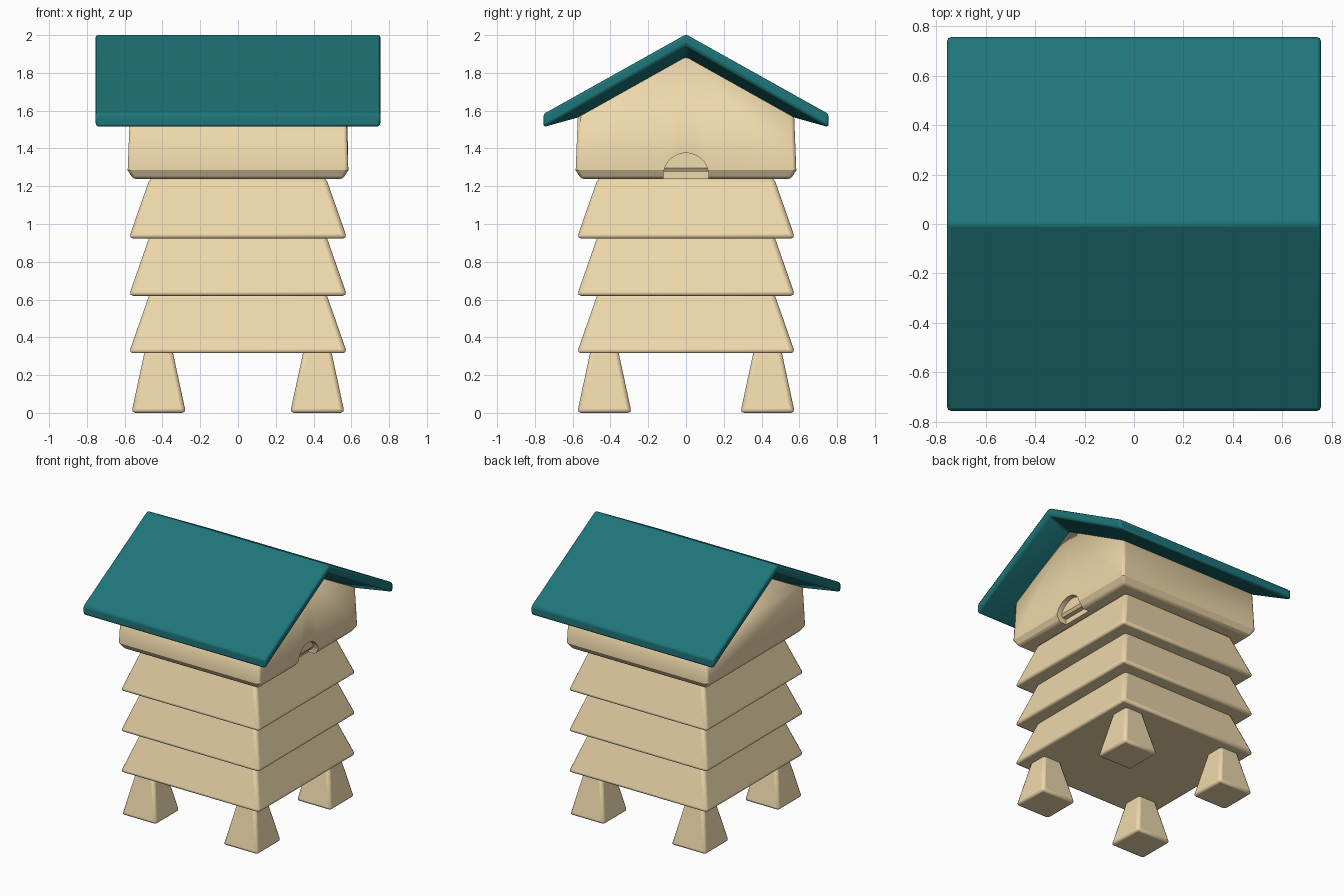
import bpy, bmesh, math

if "Cube" in bpy.data.objects:
    bpy.data.objects.remove(bpy.data.objects["Cube"])


def material(name, rgb):
    m = bpy.data.materials.new(name)
    m.diffuse_color = (*rgb, 1)
    m.use_nodes = True
    m.node_tree.nodes["Principled BSDF"].inputs["Base Color"].default_value = m.diffuse_color
    return m


WOOD = material("pale_wood", (0.86, 0.69, 0.41))
TEAL = material("teal_paint", (0.013, 0.18, 0.195))


def build(name, verts, faces, mat, bevel=0.0, segments=2):
    bm = bmesh.new()
    vs = [bm.verts.new(v) for v in verts]
    for f in faces:
        bm.faces.new([vs[i] for i in f])
    bmesh.ops.recalc_face_normals(bm, faces=bm.faces[:])
    me = bpy.data.meshes.new(name)
    bm.to_mesh(me)
    bm.free()
    ob = bpy.data.objects.new(name, me)
    bpy.context.collection.objects.link(ob)
    me.materials.append(mat)
    if bevel:
        mod = ob.modifiers.new("soft_edges", 'BEVEL')
        mod.width = bevel
        mod.segments = segments
        mod.limit_method = 'ANGLE'
        mod.angle_limit = math.radians(35)
    return ob


def square(cx, cy, h, z):
    return [(cx - h, cy - h, z), (cx + h, cy - h, z),
            (cx + h, cy + h, z), (cx - h, cy + h, z)]


def sides(a, b, n):
    return [(a + i, a + (i + 1) % n, b + (i + 1) % n, b + i) for i in range(n)]


def frustum(name, cx, cy, z0, h0, z1, h1, bevel):
    verts = square(cx, cy, h0, z0) + square(cx, cy, h1, z1)
    faces = [(0, 1, 2, 3), (4, 5, 6, 7)] + sides(0, 4, 4)
    return build(name, verts, faces, WOOD, bevel)


# four tapered feet
for sx, side in ((-1, "left"), (1, "right")):
    for sy, end in ((-1, "front"), (1, "back")):
        frustum(f"{end}_{side}_foot", sx * 0.42, sy * 0.432,
                0, 0.144, 0.335, 0.072, 0.02)

# three stacked flared tiers
for i in range(3):
    z = 0.316 + i * 0.304
    frustum(f"tier_{i + 1}", 0, 0, z, 0.578, z + 0.32, 0.466, 0.022)

# house: open-topped shell with a chamfered base and gable ends facing x
T = 0.572
verts = square(0, 0, 0.555, 1.238) + square(0, 0, 0.584, 1.285) + square(0, 0, T, 1.585)
verts += [(T, 0, 1.905), (-T, 0, 1.905)]
faces = [(0, 1, 2, 3)] + sides(0, 4, 4)
faces += [(4, 5, 9, 8), (6, 7, 11, 10), (5, 6, 10, 12, 9), (7, 4, 8, 13, 11)]
house = build("house", verts, faces, WOOD, 0.015)
shell = house.modifiers.new("wall", 'SOLIDIFY')
shell.thickness = 0.04
shell.offset = -1

# arched doorway on the right gable
arch = [(0.12 * math.cos(math.pi * i / 16), 1.256 + 0.12 * math.sin(math.pi * i / 16))
        for i in range(17)]
prof = [(0.12, 1.15)] + arch + [(-0.12, 1.15)]
n = len(prof)
cutter = build("doorway_cutter",
               [(x, y, z) for x in (0.5, 0.7) for y, z in prof],
               [tuple(range(n)), tuple(range(n, 2 * n))] + sides(0, n, n), WOOD)
cutter.hide_render = True
cutter.display_type = 'WIRE'
door = house.modifiers.new("doorway", 'BOOLEAN')
door.operation = 'DIFFERENCE'
door.solver = 'EXACT'
door.object = cutter


# gable roof: thin rim, underside thickening towards the walls
def tent(hx, hy, eave, ridge):
    return [(-hx, -hy, eave), (hx, -hy, eave), (hx, 0, ridge),
            (hx, hy, eave), (-hx, hy, eave), (-hx, 0, ridge)]


verts = (tent(0.755, 0.755, 1.582, 2.004) + tent(0.755, 0.755, 1.513, 1.945)
         + tent(0.575, 0.575, 1.563, 1.885))
faces = [(0, 1, 2, 5), (5, 2, 3, 4), (12, 13, 14, 17), (17, 14, 15, 16)]
faces += sides(0, 6, 6) + sides(6, 12, 6)
build("roof", verts, faces, TEAL, 0.014)

# smooth the small bevels, keep the chamfers readable
for ob in bpy.data.objects:
    ob.select_set(ob is not cutter)
bpy.context.view_layer.objects.active = house
bpy.ops.object.shade_smooth_by_angle(angle=math.radians(30))
